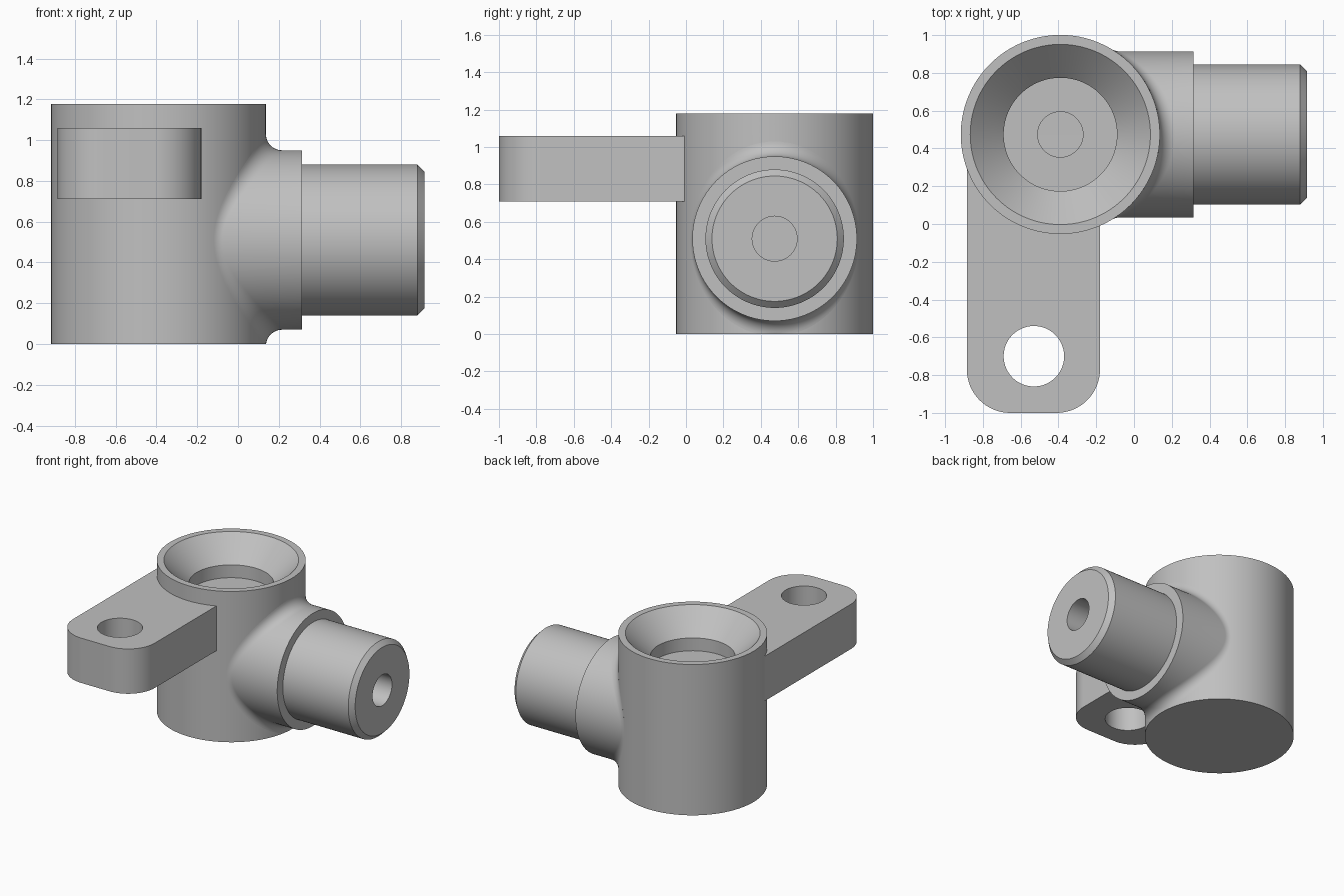
import bpy, bmesh
from math import sin, cos, acos, pi, sqrt
from mathutils import Matrix, Vector

cube = bpy.data.objects.get("Cube")
if cube:
    bpy.data.objects.remove(cube, do_unlink=True)

# Main dimensions
CX, CY = -0.39, 0.474          # vertical axis of the body
BODY_R, BODY_H = 0.527, 1.178
PIPE_Z, BORE_R = 0.51, 0.12    # horizontal pipe axis height, bore radius
COLLAR_R, COLLAR_END = 0.44, 0.315
FILLET = 0.08
SEGS = 128
ALONG_X = Matrix.Translation((0, CY, PIPE_Z)) @ Matrix.Rotation(pi / 2, 4, 'Y')

grey = bpy.data.materials.new("plain grey")
grey.use_nodes = True
grey.diffuse_color = (0.53, 0.53, 0.53, 1)
grey.node_tree.nodes["Principled BSDF"].inputs["Base Color"].default_value = grey.diffuse_color


def finish(name, bm, matrix=Matrix()):
    """Turn a bmesh into a named object with the grey material."""
    bmesh.ops.remove_doubles(bm, verts=bm.verts, dist=1e-5)
    bmesh.ops.recalc_face_normals(bm, faces=bm.faces)
    bm.transform(matrix)
    mesh = bpy.data.meshes.new(name)
    bm.to_mesh(mesh)
    bm.free()
    mesh.materials.append(grey)
    obj = bpy.data.objects.new(name, mesh)
    bpy.context.collection.objects.link(obj)
    return obj


def revolve(name, profile, matrix, closed):
    """Spin (radius, height) points round z, then place the result."""
    bm = bmesh.new()
    verts = [bm.verts.new((r, 0, z)) for r, z in profile]
    edges = [bm.edges.new(pair) for pair in zip(verts, verts[1:])]
    if closed:
        edges.append(bm.edges.new((verts[-1], verts[0])))
    bmesh.ops.spin(bm, geom=verts + edges, cent=(0, 0, 0), axis=(0, 0, 1),
                   angle=2 * pi, steps=SEGS, use_merge=True)
    return finish(name, bm, matrix)


def activate(obj):
    bpy.ops.object.select_all(action='DESELECT')
    obj.select_set(True)
    bpy.context.view_layer.objects.active = obj


def cut(obj, cutter):
    """Subtract the cutter and discard it."""
    cutter.hide_render = True
    mod = obj.modifiers.new("cut", 'BOOLEAN')
    mod.operation, mod.solver, mod.object = 'DIFFERENCE', 'EXACT', cutter
    activate(obj)
    bpy.ops.object.modifier_apply(modifier=mod.name)
    bpy.data.objects.remove(cutter, do_unlink=True)


def rod(name, radius, start, end, matrix):
    return revolve(name, [(0, start), (radius, start), (radius, end), (0, end)], matrix, False)


# Upright body with a funnel mouth, a shallow seat and a central bore
body = revolve("body", [
    (0, 0), (BODY_R, 0), (BODY_R, BODY_H), (0.477, BODY_H), (0.30, 1.0),
    (0.30, 0.90), (BORE_R, 0.90), (BORE_R, PIPE_Z - BORE_R), (0, PIPE_Z - BORE_R)],
    Matrix.Translation((CX, CY, 0)), False)
cut(body, rod("bore_cutter", BORE_R, CX - BORE_R, 0.4, ALONG_X))

# Collar that blends into the body with a rolling-ball fillet
bm = bmesh.new()
ARC = 10
rings = []
for i in range(SEGS):
    t = 2 * pi * i / SEGS
    out = Vector((0, cos(t), sin(t)))
    centre = out * (COLLAR_R + FILLET)
    centre.x = sqrt((BODY_R + FILLET) ** 2 - centre.y ** 2)
    to_body = Vector((-centre.x, -centre.y, 0)).normalized()
    end = Vector((COLLAR_END - CX, 0, 0))
    points = [out * BORE_R + Vector((0.49, 0, 0))]
    points += [centre + FILLET * to_body.slerp(-out, k / ARC) for k in range(ARC + 1)]
    points += [end + out * COLLAR_R, end + out * BORE_R]
    for p in points:
        p.z = max(p.z, 0.0005 - PIPE_Z)     # keep the fillet above the base
    rings.append([bm.verts.new(p) for p in points])
for a, b in zip(rings, rings[1:] + rings[:1]):
    for k in range(len(a)):
        bm.faces.new((a[k - 1], a[k], b[k], b[k - 1]))
collar = finish("collar", bm, Matrix.Translation((CX, CY, PIPE_Z)))

# Hollow spout with a chamfered tip
spout = revolve("spout", [
    (BORE_R, COLLAR_END), (0.37, COLLAR_END), (0.37, 0.88), (0.335, 0.915), (BORE_R, 0.915)],
    ALONG_X, True)

# Mounting arm: rounded free end, curved end seated in the body wall
LEFT, RIGHT, CORNER, SEAT_R = -0.885, -0.18, 0.23, 0.51
outline = []
for cx, start in ((LEFT + CORNER, pi), (RIGHT - CORNER, 1.5 * pi)):
    for k in range(17):
        a = start + k / 16 * pi / 2
        outline.append((cx + CORNER * cos(a), CORNER - 1 + CORNER * sin(a)))
a0, a1 = -acos((RIGHT - CX) / SEAT_R), -acos((LEFT - CX) / SEAT_R)
for k in range(25):
    a = a0 + (a1 - a0) * k / 24
    outline.append((CX + SEAT_R * cos(a), CY + SEAT_R * sin(a)))
bm = bmesh.new()
base = bm.faces.new([bm.verts.new((x, y, 0.71)) for x, y in outline])
top = bmesh.ops.extrude_face_region(bm, geom=[base], use_keep_orig=True)["geom"]
bmesh.ops.translate(bm, verts=[v for v in top if isinstance(v, bmesh.types.BMVert)],
                    vec=(0, 0, 0.35))
arm = finish("mounting_arm", bm)
cut(arm, rod("hole_cutter", 0.16, 0.5, 1.3, Matrix.Translation((-0.53, -0.70, 0))))

# Smooth curved walls, crisp rims
for obj in (body, collar, spout, arm):
    activate(obj)
    bpy.ops.object.shade_smooth_by_angle(angle=pi / 6)
